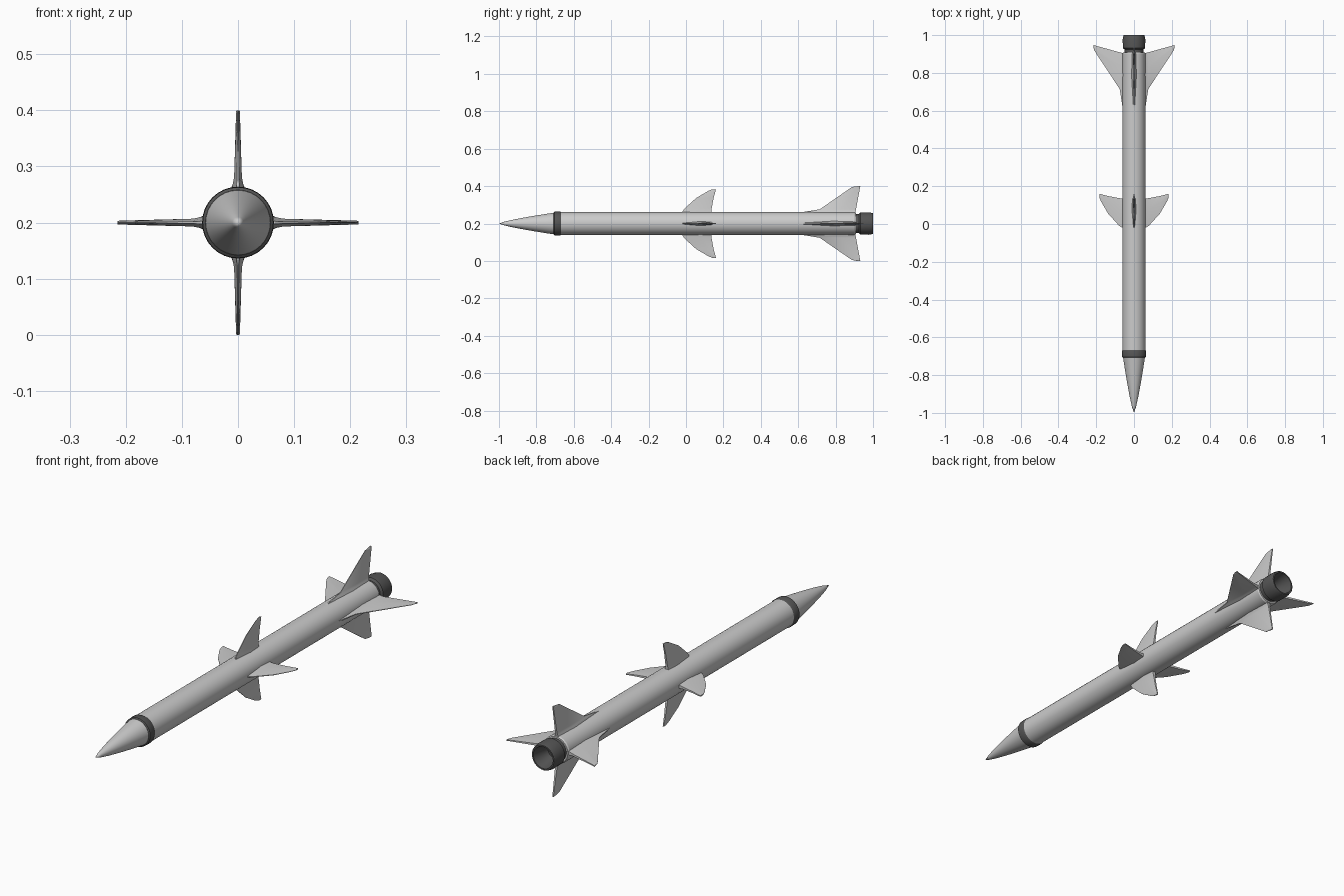
import bpy, bmesh, math
from mathutils import Matrix

if "Cube" in bpy.data.objects:
    bpy.data.objects.remove(bpy.data.objects["Cube"])

AXIS_Z = 0.2
SIDES = 32

dark = bpy.data.materials.new("dark_grey")
dark.diffuse_color = (0.09, 0.09, 0.09, 1)
dark.use_nodes = True
dark.node_tree.nodes["Principled BSDF"].inputs["Base Color"].default_value = dark.diffuse_color


def finish(name, bm, mat=None, angle=30):
    bmesh.ops.remove_doubles(bm, verts=bm.verts, dist=1e-5)
    bmesh.ops.recalc_face_normals(bm, faces=bm.faces)
    me = bpy.data.meshes.new(name)
    bm.to_mesh(me)
    bm.free()
    ob = bpy.data.objects.new(name, me)
    bpy.context.collection.objects.link(ob)
    ob.location.z = AXIS_Z
    if mat:
        me.materials.append(mat)
    bpy.ops.object.select_all(action='DESELECT')
    ob.select_set(True)
    bpy.context.view_layer.objects.active = ob
    bpy.ops.object.shade_smooth_by_angle(angle=math.radians(angle))
    return ob


def lathe(name, profile, mat=None):
    """Spin a (radius, y) profile about the long axis."""
    bm = bmesh.new()
    vs = [bm.verts.new((r, y, 0)) for r, y in profile]
    es = [bm.edges.new(p) for p in zip(vs, vs[1:])]
    bmesh.ops.spin(bm, geom=vs + es, cent=(0, 0, 0), axis=(0, 1, 0),
                   angle=2 * math.pi, steps=SIDES, use_duplicate=False)
    return finish(name, bm, mat)


def fin(name, stations, turn):
    """Loft a six-sided section through (radius, y_lead, y_trail, half_thickness)."""
    bm = bmesh.new()
    rings = []
    for r, y0, y1, t in stations:
        ym = y0 + (y1 - y0) * 0.6
        sec = [(y0, t * 0.25), (ym, t), (y1, t * 0.7),
               (y1, -t * 0.7), (ym, -t), (y0, -t * 0.25)]
        rings.append([bm.verts.new((r, y, z)) for y, z in sec])
    for a, b in zip(rings, rings[1:]):
        for i in range(6):
            j = (i + 1) % 6
            bm.faces.new((a[i], a[j], b[j], b[i]))
    bm.faces.new(rings[0])
    bm.faces.new(rings[-1])
    bmesh.ops.rotate(bm, verts=bm.verts, cent=(0, 0, 0),
                     matrix=Matrix.Rotation(turn, 3, 'Y'))
    return finish(name, bm, angle=20)


# Pointed nose
nose = [(0.058 * (i / 10) ** 0.76, -1 + 0.295 * i / 10) for i in range(11)]
lathe("nose_cone", nose + [(0, -0.705)])

# Dark collar behind the nose
lathe("nose_collar", [(0, -0.708), (0.058, -0.708), (0.063, -0.704), (0.064, -0.674),
                      (0.061, -0.668), (0, -0.668)], dark)

# Main tube
lathe("body_tube", [(0, -0.68), (0.061, -0.68), (0.061, 0.902), (0.057, 0.908), (0, 0.908)])

# Hollow exhaust nozzle
lathe("exhaust_nozzle", [(0, 0.90), (0.050, 0.90), (0.050, 0.924), (0.059, 0.932),
                         (0.060, 0.978), (0.056, 0.998), (0.054, 1.0), (0.048, 1.0),
                         (0.042, 0.97), (0.028, 0.925), (0, 0.925)], dark)

# Four middle fins and four tail fins with strakes
mid = [(0.050, -0.02, 0.135, 0.013), (0.066, -0.018, 0.135, 0.010),
       (0.080, -0.008, 0.137, 0.007), (0.137, 0.055, 0.148, 0.005),
       (0.175, 0.120, 0.158, 0.0035), (0.183, 0.140, 0.160, 0.003)]
tail = [(0.050, 0.60, 0.905, 0.016), (0.060, 0.612, 0.905, 0.013),
        (0.067, 0.66, 0.907, 0.010), (0.076, 0.715, 0.909, 0.007),
        (0.195, 0.887, 0.931, 0.0035), (0.200, 0.915, 0.932, 0.003)]
tail_wide = tail[:4] + [(0.210, 0.918, 0.946, 0.0035), (0.215, 0.935, 0.950, 0.003)]
for k, side in enumerate(("right", "bottom", "left", "top")):
    turn = k * math.pi / 2
    fin("mid_fin_" + side, mid, turn)
    fin("tail_fin_" + side, tail_wide if k % 2 == 0 else tail, turn)
